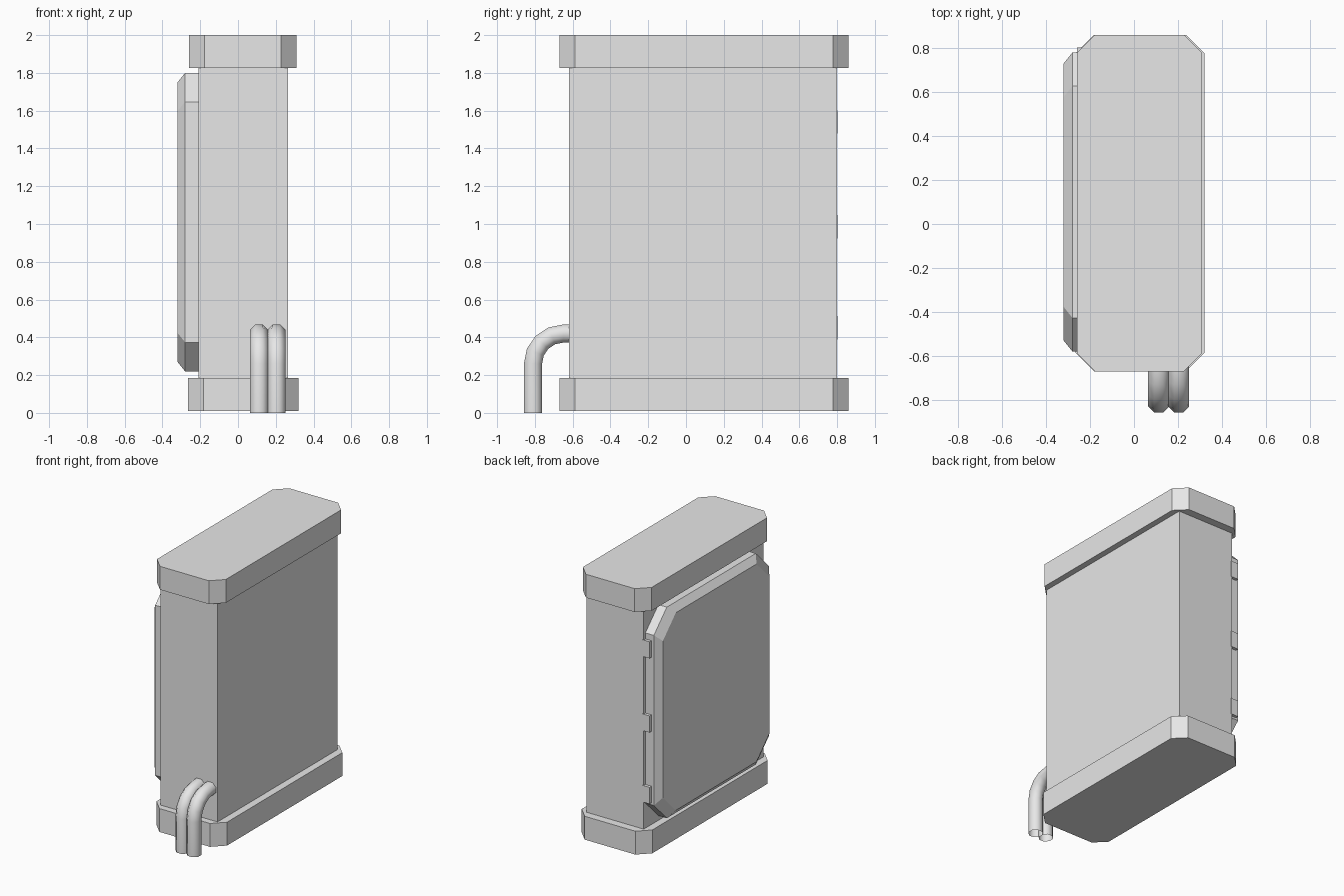
import bpy
import bmesh
from math import pi, sin, cos
from mathutils import Vector

cube = bpy.data.objects.get("Cube")
if cube:
    bpy.data.objects.remove(cube, do_unlink=True)

grey = bpy.data.materials.new("light grey")
grey.use_nodes = True
grey.diffuse_color = (0.8, 0.8, 0.8, 1)
grey.node_tree.nodes["Principled BSDF"].inputs["Base Color"].default_value = (0.8, 0.8, 0.8, 1)


def chamfered(u0, u1, v0, v1, c):
    """Rectangle outline with cut corners."""
    return [(u0 + c, v0), (u1 - c, v0), (u1, v0 + c), (u1, v1 - c),
            (u1 - c, v1), (u0 + c, v1), (u0, v1 - c), (u0, v0 + c)]


def loft(name, rings, caps=True):
    """Skin a list of equally sized point rings."""
    bm = bmesh.new()
    loops = [[bm.verts.new(p) for p in ring] for ring in rings]
    for a, b in zip(loops, loops[1:]):
        for i in range(len(a)):
            j = (i + 1) % len(a)
            bm.faces.new((a[i], a[j], b[j], b[i]))
    if caps:
        bm.faces.new(loops[0][::-1])
        bm.faces.new(loops[-1])
    bmesh.ops.recalc_face_normals(bm, faces=bm.faces)
    mesh = bpy.data.meshes.new(name)
    bm.to_mesh(mesh)
    bm.free()
    mesh.materials.append(grey)
    obj = bpy.data.objects.new(name, mesh)
    bpy.context.collection.objects.link(obj)
    return obj


def box(name, x0, x1, y0, y1, z0, z1):
    outline = [(x0, y0), (x1, y0), (x1, y1), (x0, y1)]
    return loft(name, [[(x, y, z) for x, y in outline] for z in (z0, z1)])


# Cabinet body
box("cabinet_body", -0.21, 0.265, -0.62, 0.80, 0.15, 1.86)

# Base plinth and top cap with cut corners
for name, x0, x1, z0, z1 in (("base_plinth", -0.265, 0.32, 0.01, 0.185),
                             ("top_cap", -0.26, 0.31, 1.825, 2.0)):
    outline = chamfered(x0, x1, -0.67, 0.86, 0.083)
    loft(name, [[(x, y, z) for x, y in outline] for z in (z0, z1)])

# Door with cut corners and a bevelled outer rim
rings = []
for x, inset in ((-0.205, 0), (-0.28, 0), (-0.32, 0.05)):
    outline = chamfered(-0.58 + inset, 0.78 - inset, 0.22 + inset, 1.80 - inset, 0.153)
    rings.append([(x, y, z) for y, z in outline])
loft("door", rings)

# Hinges along the back edge of the door
for i, z in enumerate((0.45, 0.985, 1.54)):
    box(f"hinge_{i + 1}", -0.26, -0.2, 0.74, 0.803, z - 0.062, z + 0.062)

# Twin pipes: rise from the ground and bend into the front face
BEND, Y_PIPE, Z_BEND, SIDES, RADIUS = 0.16, -0.81, 0.26, 8, 0.052
path = [(0, Y_PIPE, 0)]
path += [(k * pi / 8, Y_PIPE + BEND * (1 - cos(k * pi / 8)), Z_BEND + BEND * sin(k * pi / 8))
         for k in range(5)]
path += [(pi / 2, -0.6, Z_BEND + BEND)]
for side, x in (("right", 0.112), ("left", 0.203)):
    rings = []
    for turn, y, z in path:
        across = Vector((0, -cos(turn), sin(turn)))
        ring = []
        for s in range(SIDES):
            a = 2 * pi * (s + 0.5) / SIDES
            ring.append(Vector((x + RADIUS * cos(a), y, z)) + across * RADIUS * sin(a))
        rings.append(ring)
    pipe = loft(f"pipe_{side}", rings, caps=False)
    for face in pipe.data.polygons:
        face.use_smooth = True
